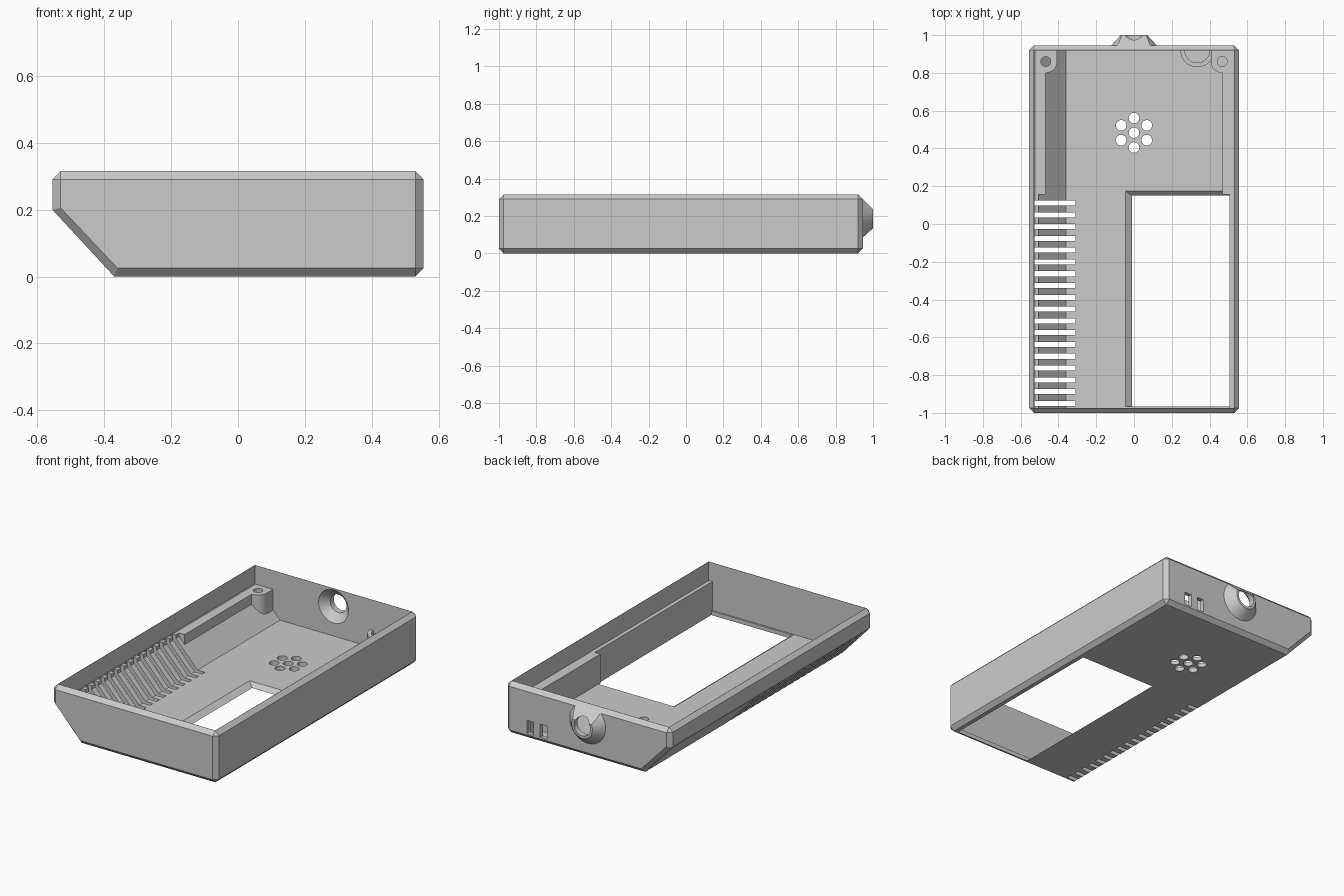
import bpy, bmesh
from math import sin, cos, pi

cube = bpy.data.objects.get("Cube")
if cube:
    bpy.data.objects.remove(cube, do_unlink=True)

grey = bpy.data.materials.new("plain_grey")
grey.use_nodes = True
colour = (0.6, 0.6, 0.6, 1)
grey.diffuse_color = colour
grey.node_tree.nodes["Principled BSDF"].inputs["Base Color"].default_value = colour

T = 0.025                      # wall thickness and chamfer size
W, H = 0.555, 0.315            # half width and height
FRONT, BACK = -1.0, 0.945
LEDGE = 0.2
BORE_Z = 0.205
helpers = []


def solid(name, *point_sets):
    """One object made of the convex hull of each point set."""
    bm = bmesh.new()
    for pts in point_sets:
        verts = [bm.verts.new(p) for p in pts]
        res = bmesh.ops.convex_hull(bm, input=verts)
        junk = {g for g in res["geom_interior"] + res["geom_unused"]
                if isinstance(g, bmesh.types.BMVert)}
        bmesh.ops.delete(bm, geom=list(junk), context="VERTS")
    bmesh.ops.dissolve_limit(bm, angle_limit=0.01, verts=bm.verts[:], edges=bm.edges[:])
    bmesh.ops.recalc_face_normals(bm, faces=bm.faces[:])
    mesh = bpy.data.meshes.new(name)
    bm.to_mesh(mesh)
    bm.free()
    mesh.materials.append(grey)
    ob = bpy.data.objects.new(name, mesh)
    bpy.context.collection.objects.link(ob)
    return ob


def cutter(name, *point_sets):
    ob = solid(name, *point_sets)
    ob.hide_render = True
    helpers.append(ob)
    return ob


def activate(ob):
    bpy.ops.object.select_all(action="DESELECT")
    ob.select_set(True)
    bpy.context.view_layer.objects.active = ob


def cut(ob, *cutters):
    activate(ob)
    for c in cutters:
        mod = ob.modifiers.new("cut", "BOOLEAN")
        mod.operation, mod.solver, mod.object = "DIFFERENCE", "EXACT", c
        bpy.ops.object.modifier_apply(modifier=mod.name)


def box(x0, x1, y0, y1, z0, z1):
    return [(x, y, z) for x in (x0, x1) for y in (y0, y1) for z in (z0, z1)]


def along_y(profile, y0, y1):
    return [(x, y, z) for x, z in profile for y in (y0, y1)]


def disc(r, n=32):
    return [(r * cos(2 * pi * i / n), r * sin(2 * pi * i / n)) for i in range(n)]


def pillar(x, y, r, z0, z1):
    return [(x + a, y + b, z) for a, b in disc(r) for z in (z0, z1)]


def frustum(r0, y0, r1, y1):
    return [(a, y, BORE_Z + b) for r, y in ((r0, y0), (r1, y1)) for a, b in disc(r, 48)]


def slope(x):
    """Height of the inner sloped floor, kept slightly sunk into the shell."""
    return max(0.02, 0.025 + (-0.36 - x) * 1.06 - 0.012)


# Chamfered outer shell with one sloping lower side
outline = [(-W, LEDGE), (-0.37, 0), (W - T, 0), (W, T), (W, H - T),
           (W - T, H), (T - W, H), (-W, H - T)]
inset = [(T - W, 0.205), (-0.36, T), (W - T, T), (W - T, H - T), (T - W, H - T)]
shell = solid("case_shell", along_y(outline, FRONT + T, BACK - T) + along_y(inset, FRONT, BACK))

# Main cavity, leaving a thin rim
e = 0.001
wall = W - T - e
inner = [(-wall, 0.204), (-0.36, T), (wall, T), (wall, 0.5), (-wall, 0.5)]
cavity = cutter("cavity_cutter", along_y(inner, FRONT + T + e, BACK - T - e))

# Floor window with two sloped edges
window = cutter("window_cutter", [(x, y, z) for x0, y1, z in ((0.025, 0.125, -T), (-0.08, 0.2, 2 * T))
                                  for x in (x0, 0.505) for y in (-0.965, y1)])

# Row of ventilation slots
slots = cutter("slot_cutter", *[box(-0.528, -0.31, y - 0.0135, y + 0.0135, -0.05, 0.25)
                                for y in (0.111 - 0.0624 * i for i in range(18))])

# Seven speaker holes
spots = [(0, 0)] + [(0.078 * sin(i * pi / 3), 0.078 * cos(i * pi / 3)) for i in range(6)]
speaker = cutter("speaker_cutter", *[pillar(x, 0.483 + y, 0.028, -0.05, 0.1) for x, y in spots])

# Strap slots in the back wall
strap = cutter("strap_cutter", *[box(x, x + 0.045, 0.88, 0.98, 0.035, 0.115) for x in (0.275, 0.365)])

# Cable bore with a flare on the inside
bore = cutter("bore_cutter", frustum(0.055, 0.9, 0.055, 1.05))
flare = cutter("flare_cutter", frustum(0.105, 0.915, 0.055, 0.965))

cut(shell, cavity, window, slots, speaker, strap, flare, bore)

# Cable spout, trimmed in line with the rim chamfer
spout = solid("cable_spout", frustum(0.13, 0.935, 0.07, 1.0))
plane = BACK + H - T
trim = cutter("trim_cutter", [(x, y, z) for x in (-0.3, 0.3)
                              for y, z in ((0.85, plane - 0.85), (1.1, plane - 1.1), (1.1, 0.6), (0.85, 0.6))])
cut(spout, trim, flare, bore)

# Ledges along both sides: thin beside the slots, thick towards the back
edge = W - T + 0.006
for side, sign in (("right", -1), ("left", 1)):
    for part, x, y0, y1 in (("thin", 0.505, -0.98, 0.165), ("thick", 0.468, 0.155, 0.925)):
        profile = [(sign * a, z) for a in (x, edge)
                   for z in (LEDGE, min(LEDGE - e, slope(sign * a)))]
        ledge = solid(f"{side}_{part}_ledge", along_y(profile, y0, y1))
        if sign < 0 and part == "thin":
            cut(ledge, slots)

    # Screw post in the back corner
    cx, cy, r = sign * 0.467, 0.86, 0.06
    foot = [(cx + a, cy + b) for a, b in disc(r)]
    foot += [(cx - sign * r, 0.925), (sign * edge, 0.925), (sign * edge, cy)]
    pts = [(x, y, z) for x, y in foot for z in (LEDGE, min(LEDGE - e, slope(x)))]
    post = solid(f"{side}_screw_post", pts)
    hole = cutter("screw_cutter", pillar(cx, cy, 0.026, 0.05, 0.3))
    cut(post, hole)
    cut(bpy.data.objects[f"{side}_thick_ledge"], hole)


# Curved strap guard on the inside of the back wall
def half_disc(r, y_end, z0, z1):
    flat = [(r * cos(i * pi / 16), -r * sin(i * pi / 16)) for i in range(17)]
    return [(0.335 + a, 0.92 + b, z) for a, b in flat + [(r, y_end), (-r, y_end)] for z in (z0, z1)]


guard = solid("strap_guard", half_disc(0.09, 0.004, 0.02, 0.13))
cut(guard, cutter("guard_cutter", half_disc(0.066, 0.05, 0.0, 0.3)))

# Remove helpers and smooth the round surfaces
for ob in helpers:
    bpy.data.objects.remove(ob, do_unlink=True)
for ob in (shell, spout, guard, bpy.data.objects["left_screw_post"], bpy.data.objects["right_screw_post"]):
    activate(ob)
    bpy.ops.object.shade_smooth_by_angle(angle=0.5)
